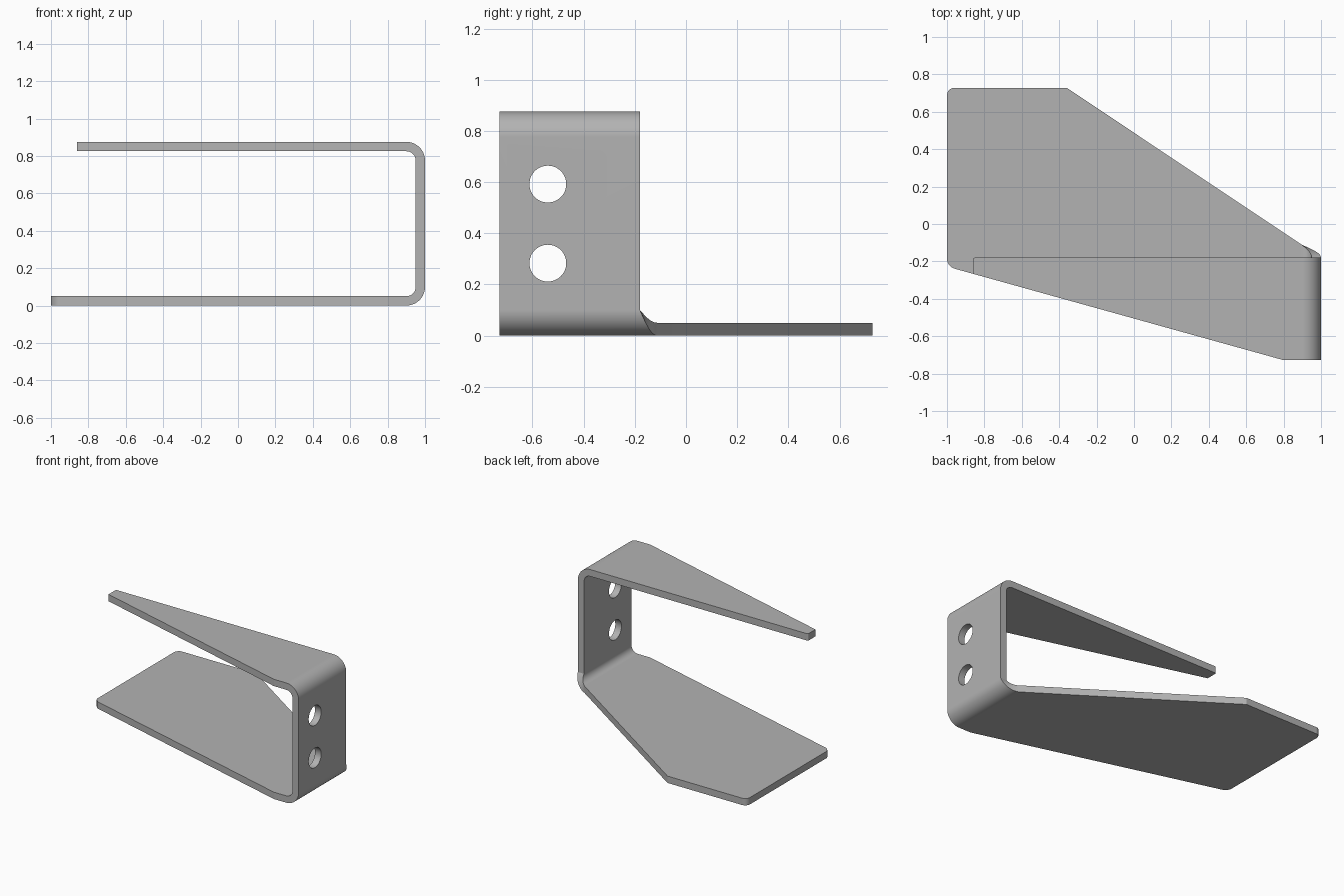
import bpy, bmesh
from math import sin, cos, pi, radians

if "Cube" in bpy.data.objects:
    bpy.data.objects.remove(bpy.data.objects["Cube"], do_unlink=True)

THICK, RADIUS, HEIGHT = 0.05, 0.1, 0.875    # sheet, outer bend radius, total height
FRONT, BACK, WALL_BACK = -0.728, 0.728, -0.18
STEPS = 12

steel = bpy.data.materials.new("grey steel")
steel.use_nodes = True
colour = (0.45, 0.45, 0.45, 1)
steel.diffuse_color = colour
steel.node_tree.nodes["Principled BSDF"].inputs["Base Color"].default_value = colour


def front_edge(x):
    """Slanted front edge shared by both arms."""
    return max(FRONT, min(FRONT, 0) + (0.8 - x) * 0.278)


def back_edge(x):
    """Tapered back edge of the lower arm."""
    return min(BACK, BACK - (x + 0.36) * 0.667)


# Each station: outer point, inner point (x, z), front y, back y
stations = []


def lower(x, trim=0):
    stations.append(((x, 0), (x, THICK), front_edge(x) + trim, back_edge(x) - trim))


def upper(x, trim=0):
    stations.append(((x, HEIGHT), (x, HEIGHT - THICK), front_edge(x), WALL_BACK - trim))


def bend(z, start, back_from):
    """Quarter bend; the back edge slides linearly to the wall edge."""
    for i in range(STEPS + 1):
        a = start + i / STEPS * pi / 2
        outer, inner = [(1 - RADIUS + r * cos(a), z + r * sin(a))
                        for r in (RADIUS, RADIUS - THICK)]
        y = back_from + (WALL_BACK - back_from) * i / STEPS
        stations.append((outer, inner, FRONT, y))


# Lower arm with rounded end corners
corner = 0.04
for i in range(STEPS + 1):
    a = i / STEPS * pi / 2
    lower(-1 + corner * (1 - cos(a)), corner * (1 - sin(a)))
lower(-0.36)
lower(0.8)
# Lower bend, wall, upper bend
bend(RADIUS, -pi / 2, back_edge(1 - RADIUS))
bend(HEIGHT - RADIUS, 0, WALL_BACK)
# Upper arm with a small rounded tip corner
upper(0.8)
for i in range(5):
    a = i / 4 * pi / 2
    upper(-0.85 - 0.01 * sin(a), 0.01 * (1 - cos(a)))

# Sweep the sheet through the stations
bm = bmesh.new()
rings = []
for (ox, oz), (ix, iz), yf, yb in stations:
    rings.append([bm.verts.new(p) for p in
                  ((ox, yf, oz), (ox, yb, oz), (ix, yb, iz), (ix, yf, iz))])
for r, s in zip(rings, rings[1:]):
    for k in range(4):
        n = (k + 1) % 4
        bm.faces.new((r[k], r[n], s[n], s[k]))
bm.faces.new(rings[0])
bm.faces.new(rings[-1])
bmesh.ops.recalc_face_normals(bm, faces=bm.faces)
mesh = bpy.data.meshes.new("bent_bracket")
bm.to_mesh(mesh)
bm.free()
mesh.materials.append(steel)
bracket = bpy.data.objects.new("bent_bracket", mesh)
bpy.context.collection.objects.link(bracket)

# Two screw holes through the wall
bpy.context.view_layer.objects.active = bracket
for z in (0.283, 0.592):
    bpy.ops.mesh.primitive_cylinder_add(vertices=48, radius=0.072, depth=0.3,
                                        location=(1, -0.54, z), rotation=(0, pi / 2, 0))
    cutter = bpy.context.object
    cutter.name = "hole_cutter"
    cutter.hide_render = True
    cutter.data.materials.append(steel)
    bpy.context.view_layer.objects.active = bracket
    cut = bracket.modifiers.new("hole", 'BOOLEAN')
    cut.operation, cut.solver, cut.object = 'DIFFERENCE', 'EXACT', cutter
    bpy.ops.object.modifier_apply(modifier=cut.name)
    bpy.data.objects.remove(cutter, do_unlink=True)

# Smooth bends, crisp edges, flat plates
bpy.ops.object.select_all(action='DESELECT')
bracket.select_set(True)
bpy.context.view_layer.objects.active = bracket
bpy.ops.object.shade_smooth_by_angle(angle=radians(12))
flat = bracket.modifiers.new("flat plates", 'WEIGHTED_NORMAL')
flat.keep_sharp = True
